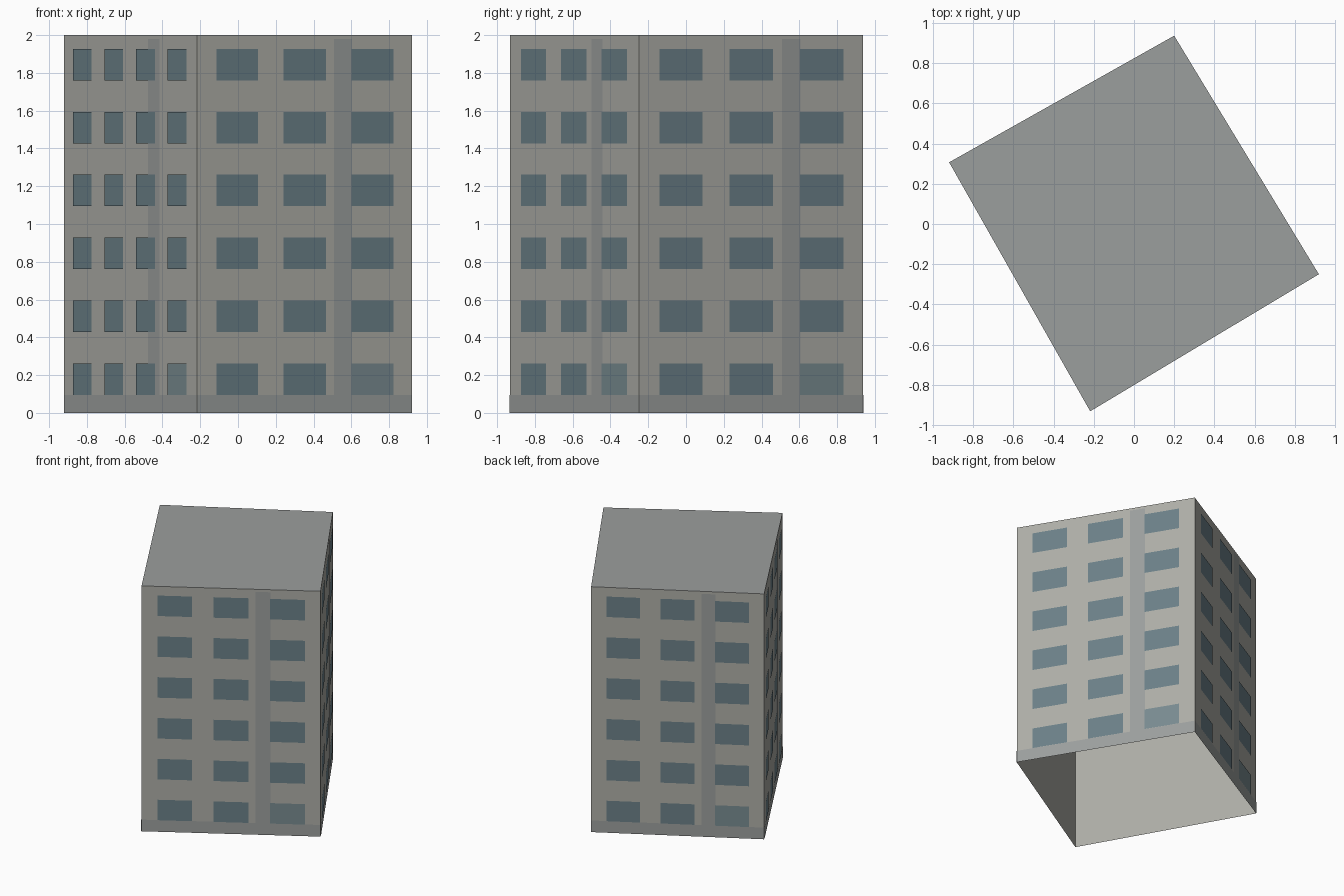
import bpy
from mathutils import Vector

if "Cube" in bpy.data.objects:
    bpy.data.objects.remove(bpy.data.objects["Cube"])

H = 2.0
A, B, C, D = (-0.218, -0.932), (0.92, -0.25), (0.20, 0.937), (-0.92, 0.307)


def material(name, rgb):
    m = bpy.data.materials.new(name)
    m.diffuse_color = (*rgb, 1)
    m.use_nodes = True
    m.node_tree.nodes["Principled BSDF"].inputs["Base Color"].default_value = m.diffuse_color
    return m


WALL = material("wall_paint", (0.42, 0.42, 0.385))
TRIM = material("grey_trim", (0.33, 0.345, 0.34))
GLASS = material("window_glass", (0.147, 0.216, 0.246))
PALE = material("pale_glass", (0.19, 0.26, 0.28))


def add_faces(name, quads, mat):
    verts = [v for q in quads for v in q]
    faces = [tuple(range(i, i + 4)) for i in range(0, len(verts), 4)]
    mesh = bpy.data.meshes.new(name)
    mesh.from_pydata(verts, [], faces)
    mesh.materials.append(mat)
    obj = bpy.data.objects.new(name, mesh)
    bpy.context.collection.objects.link(obj)
    return obj


def panel(p, q, u0, u1, z0, z1, lift=0.0):
    """Upright quad on the wall p-q, between fractions u0 and u1."""
    p, q = Vector((*p, 0)), Vector((*q, 0))
    d = q - p
    n = Vector((d.y, -d.x, 0)).normalized() * lift
    a, b = p + d * u0 + n, p + d * u1 + n
    up = Vector((0, 0, 1))
    return [a + up * z0, b + up * z0, b + up * z1, a + up * z1]


# Window columns and drainpipe strip as fractions of the wall length
WIDE = ([(0.09, 0.283), (0.402, 0.598), (0.717, 0.912)], (0.637, 0.72))
NARROW = ([(0.07, 0.212), (0.307, 0.45), (0.547, 0.69), (0.785, 0.928)],
          (0.635, 0.72))
SIDES = {"front": (A, B, WIDE), "right": (B, C, WIDE),
         "back": (C, D, WIDE), "left": (D, A, NARROW)}
ROWS = [0.095 + i * 0.333 for i in range(6)]

for side, (p, q, (columns, strip)) in SIDES.items():
    # Plain wall, base band and vertical strip
    add_faces(side + "_wall", [panel(p, q, 0, 1, 0, H)], WALL)
    add_faces(side + "_base_band", [panel(p, q, 0, 1, 0, 0.095, 0.002)], TRIM)
    add_faces(side + "_strip", [panel(p, q, *strip, 0.095, 1.98, 0.002)], TRIM)
    # Windows, with the paler one at the end of the ground floor
    cells = [(c, z) for z in ROWS for c in columns]
    pale = (columns[-1], ROWS[0])
    add_faces(side + "_windows", [panel(p, q, *c, z, z + 0.167, 0.004)
                                  for c, z in cells if (c, z) != pale], GLASS)
    add_faces(side + "_pale_window",
              [panel(p, q, *pale[0], pale[1], pale[1] + 0.167, 0.004)], PALE)

# Flat roof; the underside stays open
add_faces("roof", [[(*c, H) for c in (A, B, C, D)]], TRIM)
